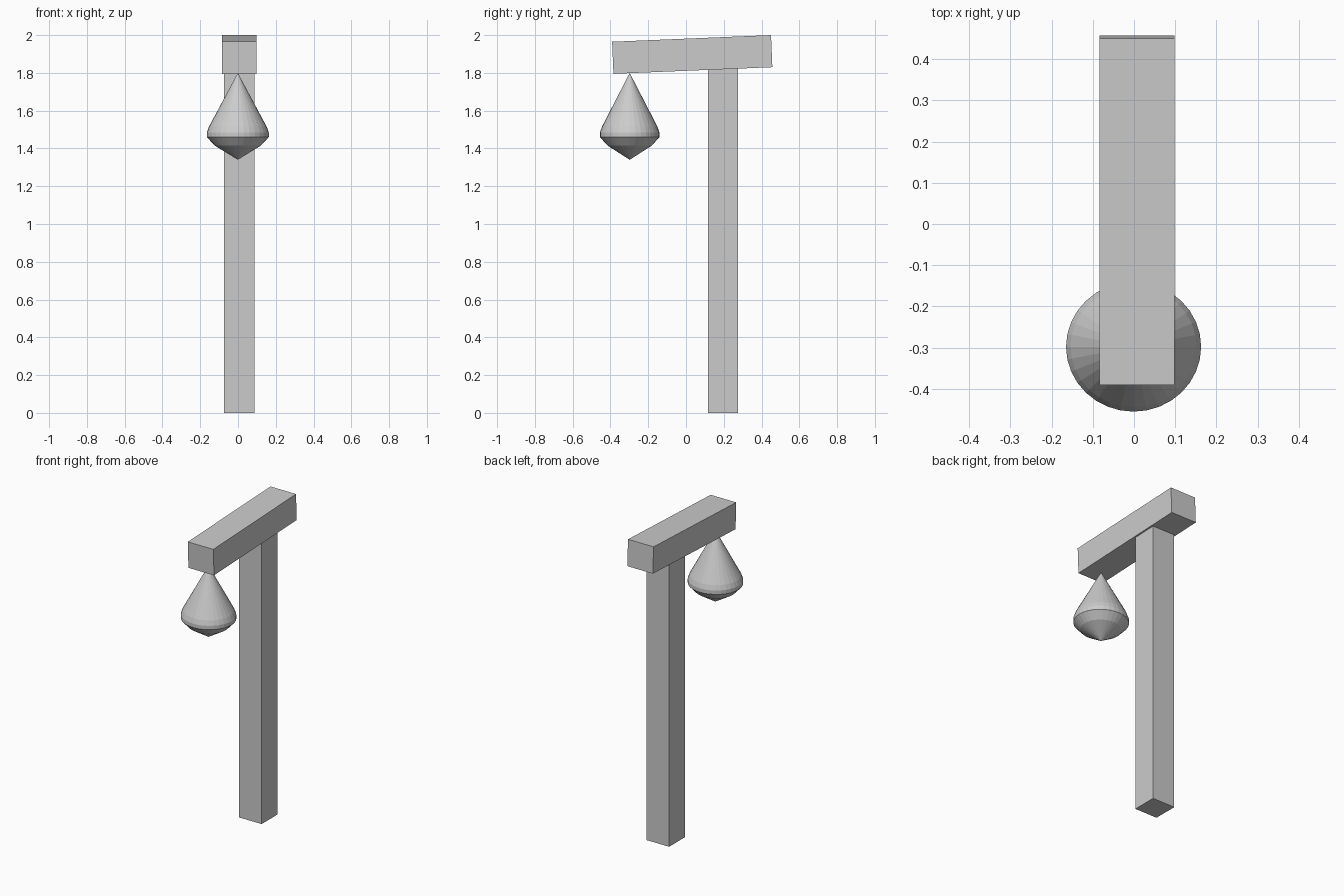
import bpy
import bmesh
from math import atan2, cos, sin, pi, radians

cube = bpy.data.objects.get("Cube")
if cube:
    bpy.data.objects.remove(cube, do_unlink=True)

# One plain grey for the whole lamp post
grey = bpy.data.materials.new("plain grey")
grey.use_nodes = True
colour = (0.6, 0.6, 0.6, 1)
grey.diffuse_color = colour
grey.node_tree.nodes["Principled BSDF"].inputs["Base Color"].default_value = colour


def finish(name, bm):
    bmesh.ops.recalc_face_normals(bm, faces=bm.faces)
    mesh = bpy.data.meshes.new(name)
    bm.to_mesh(mesh)
    bm.free()
    mesh.materials.append(grey)
    obj = bpy.data.objects.new(name, mesh)
    bpy.context.collection.objects.link(obj)
    return obj


def box(name, size, centre, tilt=0):
    bm = bmesh.new()
    bmesh.ops.create_cube(bm, size=1)
    bmesh.ops.scale(bm, vec=size, verts=bm.verts)
    obj = finish(name, bm)
    obj.location = centre
    obj.rotation_euler.x = tilt
    return obj


def lathe(name, profile, centre, sides, squash):
    """Spin a (radius, height) profile with a point at each end."""
    bm = bmesh.new()
    top = bm.verts.new((0, 0, profile[0][1]))
    bottom = bm.verts.new((0, 0, profile[-1][1]))
    rings = []
    for r, z in profile[1:-1]:
        rings.append([bm.verts.new((r * cos(2 * pi * i / sides),
                                    r * squash * sin(2 * pi * i / sides), z))
                      for i in range(sides)])
    for i in range(sides):
        j = (i + 1) % sides
        bm.faces.new((top, rings[0][i], rings[0][j]))
        bm.faces.new((bottom, rings[-1][j], rings[-1][i]))
        for a, b in zip(rings, rings[1:]):
            bm.faces.new((a[i], b[i], b[j], a[j]))
    obj = finish(name, bm)
    obj.location = centre
    return obj


# Upright post and slightly tilted arm
box("post", (0.16, 0.16, 1.825), (0.007, 0.196, 0.9125))
box("arm", (0.182, 0.842, 0.17), (0.007, 0.033, 1.8975), atan2(0.035, 0.84))

# Hanging teardrop lantern
lathe("lantern",
      [(0, 1.80), (0.153, 1.515), (0.164, 1.485), (0.164, 1.46),
       (0.122, 1.415), (0, 1.34)],
      (-0.001, -0.298, 0), 32, 0.96)
